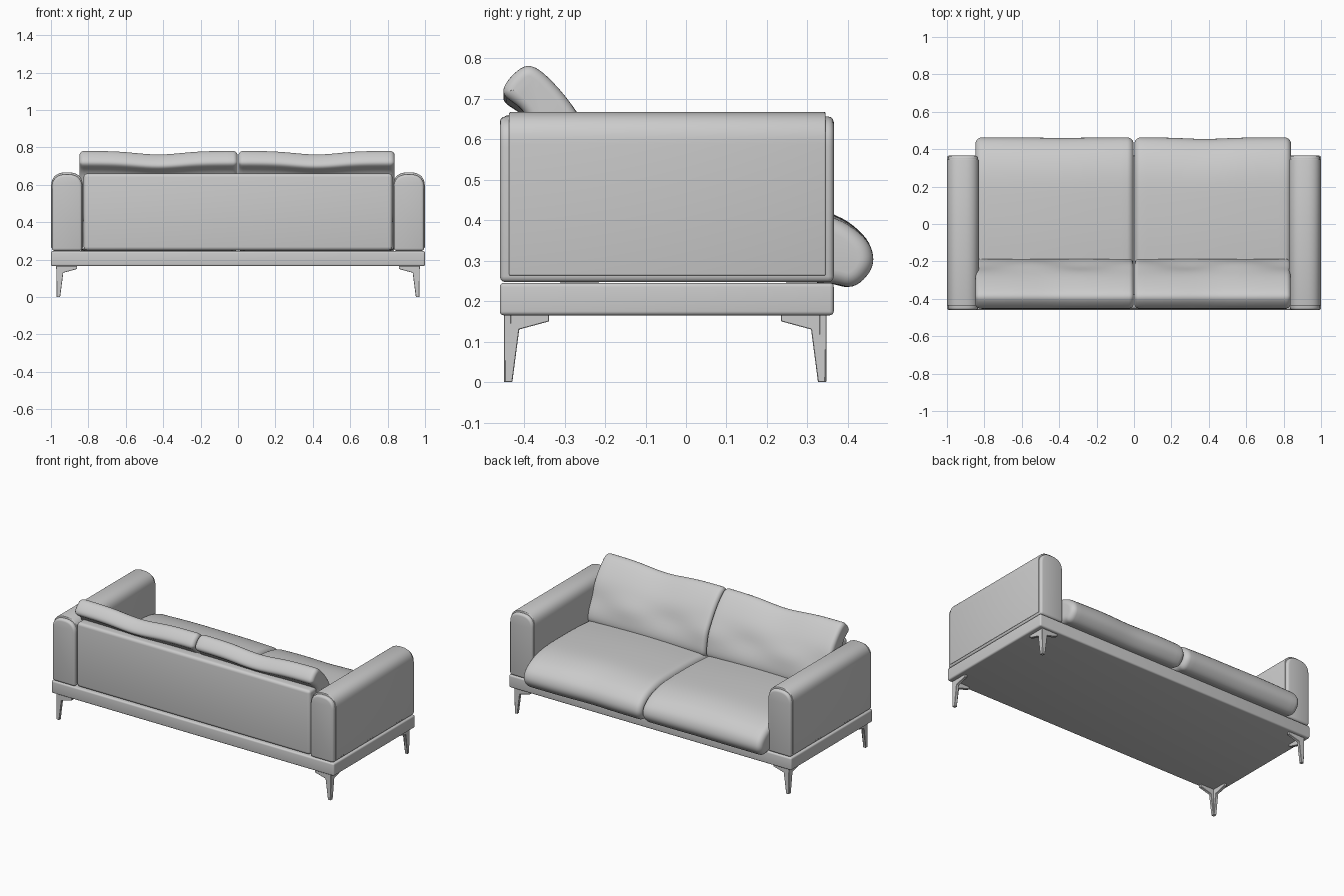
import bpy, bmesh, math
from mathutils import Vector

if "Cube" in bpy.data.objects:
    bpy.data.objects.remove(bpy.data.objects["Cube"])


def finish(name, bm, bevel=0.0, segs=4, angle=35):
    """Bevel the sharp edges, make the object and shade it smooth."""
    bmesh.ops.recalc_face_normals(bm, faces=bm.faces)
    if bevel:
        edges = [e for e in bm.edges if e.calc_face_angle(0) > math.radians(40)]
        bmesh.ops.bevel(bm, geom=edges, offset=bevel, segments=segs,
                        profile=0.5, affect='EDGES', clamp_overlap=True)
    me = bpy.data.meshes.new(name)
    bm.to_mesh(me)
    bm.free()
    ob = bpy.data.objects.new(name, me)
    bpy.context.collection.objects.link(ob)
    bpy.ops.object.select_all(action='DESELECT')
    ob.select_set(True)
    bpy.context.view_layer.objects.active = ob
    bpy.ops.object.shade_smooth_by_angle(angle=math.radians(angle))
    return ob


def loft(bm, rings):
    """Skin a list of closed rings and cap both ends."""
    vr = [[bm.verts.new(p) for p in r] for r in rings]
    n = len(vr[0])
    for a, b in zip(vr, vr[1:]):
        for i in range(n):
            bm.faces.new((a[i], a[(i + 1) % n], b[(i + 1) % n], b[i]))
    bm.faces.new(vr[0])
    bm.faces.new(vr[-1])


def box(name, x0, x1, y0, y1, z0, z1, bevel):
    bm = bmesh.new()
    loft(bm, [[(x0, y0, z), (x1, y0, z), (x1, y1, z), (x0, y1, z)] for z in (z0, z1)])
    return finish(name, bm, bevel)


def smooth_loop(pts, sub=5):
    """Closed Catmull-Rom curve through the points."""
    out, n = [], len(pts)
    P = [Vector(p) for p in pts]
    for i in range(n):
        a, b, c, d = (P[(i + k - 1) % n] for k in range(4))
        for s in range(sub):
            t = s / sub
            out.append(0.5 * (2 * b + (c - a) * t + (2 * a - 5 * b + 4 * c - d) * t * t
                              + (3 * b - a - 3 * c + d) * t ** 3))
    return out


def step(v, a, b):
    t = max(0.0, min(1.0, (v - a) / (b - a)))
    return t * t * (3 - 2 * t)


def cushion(name, profile, x0, x1, shape, r=0.035):
    """Loft a (y, z) profile along x, with rounded ends and a soft wave."""
    loop = smooth_loop(profile)
    n = len(loop)
    area = sum(loop[i].cross(loop[(i + 1) % n]) for i in range(n))
    sgn = 1 if area > 0 else -1
    normals = []
    for i in range(n):
        d = (loop[(i + 2) % n] - loop[i - 2]).normalized()
        normals.append(Vector((d.y, -d.x)) * sgn)
    # stations: rounded end, plain middle, rounded end
    ends = [(r * (1 - math.cos(a)), r * (1 - math.sin(a)))
            for a in (math.pi / 2 * k / 6 for k in range(7))]
    w = abs(x1 - x0)
    mids = [(r + (w - 2 * r) * k / 24, 0) for k in range(1, 24)]
    stations = ends + mids + [(w - d, i) for d, i in reversed(ends)]
    rings = []
    for d, inset in stations:
        u = d / w
        ring = []
        for p, nn in zip(loop, normals):
            q = p - nn * inset
            dy, dz = shape(u, q.x, q.y)
            ring.append((x0 + (x1 - x0) * u, q.x + dy, q.y + dz))
        rings.append(ring)
    bm = bmesh.new()
    loft(bm, rings)
    return finish(name, bm, angle=60)


def dip(u, c, s):
    return math.exp(-((u - c) / s) ** 2)


# base platform
box("base", -1, 1, -0.46, 0.365, 0.165, 0.245, 0.01)

# thin back panel
box("back_panel", -0.825, 0.825, -0.455, -0.375, 0.25, 0.66, 0.018)


# arms: rounded-top body with a slightly prouder wrapped cover
def arm(name, cx, hw, y0, y1, z0, z1, dome, bevel):
    pts = [(cx - hw, z0), (cx + hw, z0)]
    for k in range(25):
        a = math.pi * k / 24
        c, s = math.cos(a), math.sin(a)
        pts.append((cx + hw * math.copysign(abs(c) ** 0.8, c), z1 - dome + dome * abs(s) ** 0.8))
    bm = bmesh.new()
    loft(bm, [[(x, y, z) for x, z in pts] for y in (y0, y1)])
    bmesh.ops.remove_doubles(bm, verts=bm.verts, dist=1e-5)
    finish(name, bm, bevel, 3)


for side, s in (("left", -1), ("right", 1)):
    arm(side + "_arm_body", s * 0.914, 0.081, -0.46, 0.365, 0.247, 0.656, 0.075, 0.014)
    arm(side + "_arm_cover", s * 0.914, 0.085, -0.437, 0.345, 0.263, 0.667, 0.08, 0.004)

# seat cushions with overhanging soft front
seat = [(-0.36, 0.29), (-0.35, 0.25), (-0.15, 0.247), (0.15, 0.247), (0.34, 0.245),
        (0.41, 0.236), (0.452, 0.27), (0.462, 0.312), (0.438, 0.358), (0.37, 0.402),
        (0.25, 0.43), (0.05, 0.435), (-0.15, 0.428), (-0.32, 0.41), (-0.36, 0.36)]


def seat_wave(k):
    def f(u, y, z):
        front, top = step(y, 0.2, 0.46), step(z, 0.28, 0.42)
        return (-0.008 * k * dip(u, 0.45, 0.18) * front,
                top * (0.012 * math.sin(math.pi * u) - 0.006 * k * dip(u, 0.45, 0.2) * front))
    return f


cushion("right_seat_cushion", seat, 0.002, 0.84, seat_wave(1.0))
cushion("left_seat_cushion", seat, -0.002, -0.848, seat_wave(0.3))

# leaning back cushions, draped over the back panel
back = [(-0.45, 0.712), (-0.434, 0.752), (-0.39, 0.781), (-0.34, 0.752), (-0.27, 0.667),
        (-0.218, 0.56), (-0.188, 0.46), (-0.2, 0.41), (-0.26, 0.385), (-0.33, 0.41),
        (-0.36, 0.52), (-0.378, 0.62), (-0.405, 0.672)]


def back_wave(u, y, z):
    top, front = step(z, 0.5, 0.77), step(y, -0.4, -0.25)
    belly = dip(z, 0.56, 0.06)
    return (0.010 * front * belly * math.cos(3 * math.pi * u),
            -0.019 * dip(u, 0.5, 0.2) * top)


cushion("right_back_cushion", back, 0.002, 0.838, back_wave, 0.025)
cushion("left_back_cushion", back, -0.002, -0.848, back_wave, 0.025)

# corner legs: two tapered plates meeting in an L
plate = [(0, 0.166), (0.003, 0), (0.021, 0), (0.038, 0.13), (0.112, 0.15), (0.112, 0.166)]
T = 0.018
for yname, yc, sy in (("back", -0.45, 1), ("front", 0.347, -1)):
    for xname, sx in (("left", -1), ("right", 1)):
        bm = bmesh.new()
        xc = sx * 0.972
        loft(bm, [[(xc - sx * d, yc + sy * t, z) for d, z in plate] for t in (0, T)])
        loft(bm, [[(xc - sx * (t + 0.001), yc + sy * d, z) for d, z in plate] for t in (0, T)])
        finish(f"{yname}_{xname}_leg", bm, 0.0015, 1)
